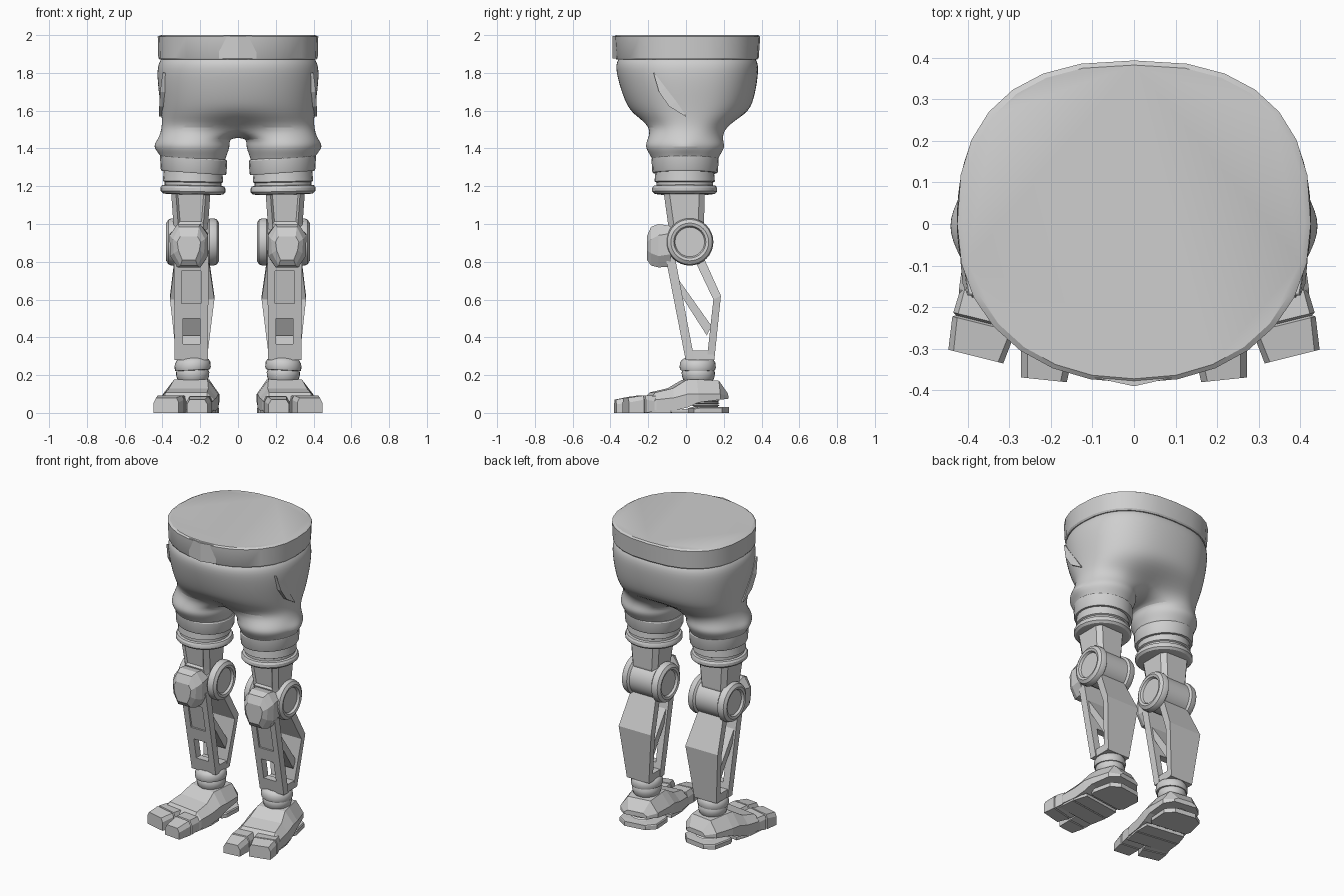
import bpy, bmesh, math
from mathutils import Vector, Matrix

if "Cube" in bpy.data.objects:
    bpy.data.objects.remove(bpy.data.objects["Cube"])

GREY = bpy.data.materials.new("light_grey")
GREY.diffuse_color = (0.62, 0.62, 0.62, 1)
GREY.use_nodes = True
GREY.node_tree.nodes["Principled BSDF"].inputs["Base Color"].default_value = GREY.diffuse_color
FOOT = (Matrix.Translation((0.24, 0.065, 0)) @ Matrix.Rotation(math.radians(8), 4, 'Z'))


def finish(name, bm, mirror=True, angle=30, cutters=(), subsurf=0):
    bmesh.ops.recalc_face_normals(bm, faces=bm.faces)
    me = bpy.data.meshes.new(name)
    bm.to_mesh(me)
    bm.free()
    ob = bpy.data.objects.new(name, me)
    bpy.context.collection.objects.link(ob)
    me.materials.append(GREY)
    for c in cutters:
        m = ob.modifiers.new("cut", 'BOOLEAN')
        m.operation, m.object = 'DIFFERENCE', c
        c.hide_render = True
        c.hide_viewport = True
    if mirror:
        ob.modifiers.new("mirror", 'MIRROR').merge_threshold = 0.001
    if subsurf:
        m = ob.modifiers.new("smooth", 'SUBSURF')
        m.levels = m.render_levels = subsurf
    if angle:
        bpy.ops.object.select_all(action='DESELECT')
        ob.select_set(True)
        bpy.context.view_layer.objects.active = ob
        bpy.ops.object.shade_smooth_by_angle(angle=math.radians(angle))
    return ob


def loft_bm(rings, matrix=None):
    bm = bmesh.new()
    vs = [[bm.verts.new(matrix @ Vector(p) if matrix else p) for p in r] for r in rings]
    n = len(rings[0])
    for a, b in zip(vs, vs[1:]):
        for i in range(n):
            bm.faces.new((a[i], a[(i + 1) % n], b[(i + 1) % n], b[i]))
    bm.faces.new(vs[0])
    bm.faces.new(vs[-1])
    return bm


def loft(name, rings, matrix=None, **kw):
    return finish(name, loft_bm(rings, matrix), **kw)


def ellipse(cx, cy, z, rx, ry, n=24, tilt=0):
    return [(cx + rx * math.cos(t), cy + ry * math.sin(t), z + tilt * rx * math.cos(t))
            for t in (2 * math.pi * i / n for i in range(n))]


def waist_point(t, rx, front, back):
    # rounded-square outline, rounder at the front
    c, s = math.cos(t), math.sin(t)
    p = 2 / 2.5 if s > 0 else 2 / 2.15
    ry = back if s > 0 else front
    return (rx * math.copysign(abs(c) ** p, c), ry * math.copysign(abs(s) ** p, s))


def slab(name, rows, **kw):
    # rows: (front y, front z, back y, back z, x0, x1)
    return loft(name, [[(x0, fy, fz), (x1, fy, fz), (x1, by, bz), (x0, by, bz)]
                       for fy, fz, by, bz, x0, x1 in rows], angle=0, **kw)


def box(name, x0, x1, y0, y1, z0, z1, **kw):
    return slab(name, [(y0, z0, y1, z0, x0, x1), (y0, z1, y1, z1, x0, x1)], **kw)


# waistband and buckle
band = []
for z, rx, f, b in ((1.87, .415, .368, .378), (1.88, .422, .374, .385),
                    (1.992, .425, .382, .393), (2.0, .41, .372, .382)):
    band.append([(*waist_point(2 * math.pi * i / 28, rx, f, b), z) for i in range(28)])
loft("waistband", band, mirror=False)
loft("buckle", [[(-.1, -.368, z), (0, -.39, z), (.097, -.368, z), (.097, -.33, z), (-.1, -.33, z)]
                for z in (1.876, 1.996)], mirror=False, angle=0)

# shorts: half torso rings, then split into a leg below the crotch
bm = bmesh.new()
rows = []
for z, rx, f, b in ((1.89, .395, .345, .36), (1.85, .432, .382, .39), (1.75, .43, .36, .38),
                    (1.66, .418, .33, .362), (1.58, .408, .29, .33), (1.51, .405, .215, .235)):
    row = []
    for k in range(13):
        x, y = waist_point(math.radians(-90 + 15 * k), rx, f, b)
        x = 0 if k in (0, 12) else x
        if z == 1.51:
            y *= (.7 if k in (0, 12) else .88 if k in (1, 11) else 1)
        row.append(bm.verts.new((x, y, z)))
    rows.append(row)
for a, b in zip(rows, rows[1:]):
    for k in range(12):
        bm.faces.new((a[k], a[k + 1], b[k + 1], b[k]))
ring = rows[-1] + [bm.verts.new((0, y, z)) for y, z in
                   ((.11, 1.475), (.055, 1.46), (0, 1.455), (-.055, 1.46), (-.11, 1.475))]
for z, cx, rx, ry in ((1.45, .235, .19, .2), (1.41, .238, .2, .218),
                      (1.365, .235, .178, .188), (1.32, .235, .165, .165)):
    new = []
    for k in range(18):
        t = math.radians(-120 + 20 * k)
        fold = .03 if k == 6 and z == 1.41 else 0
        new.append(bm.verts.new((cx + (rx + fold) * math.cos(t), ry * math.sin(t) - .005, z)))
    for k in range(18):
        j = (k + 1) % 18
        bm.faces.new((ring[k], ring[j], new[j], new[k]))
    ring = new
finish("shorts", bm, angle=60, subsurf=2)

# pocket flaps on the hips
loft("pocket_flap", [[(x - .02, y - w, z - w * .6), (x + .012, y - w, z - w * .6),
                      (x + .008, y + w, z + w * .6), (x - .02, y + w, z + w * .6)]
                     for x, y, z, w in ((.388, -.17, 1.8, .002), (.4, -.125, 1.71, .018),
                                        (.405, -.07, 1.635, .02), (.405, 0, 1.57, .002))], angle=0)

# hem cuff and the padded rings below it
loft("cuff", [ellipse(.235, -.005, z, r, r, tilt=.07) for z, r in
              ((1.27, .155), (1.27, .17), (1.278, .174), (1.345, .178), (1.352, .174), (1.352, .15))])
loft("thigh_rings", [ellipse(.238, -.007, z, r, r, tilt=.02) for z, r in
                     ((1.28, .155), (1.225, .16), (1.22, .15), (1.205, .15), (1.202, .165),
                      (1.19, .172), (1.172, .172), (1.16, .16), (1.156, .14))])

# thigh bar with a recessed front panel
thigh = []
for z, y0, y1, h in ((1.0, -.095, .095, .092), (1.18, -.12, .1, .105)):
    thigh.append([(.25 + x, y, z) for x, y in (
        (-h, y0 + .03), (-h + .025, y0), (h - .025, y0), (h, y0 + .03),
        (h, y1 - .03), (h - .025, y1), (-h + .025, y1), (-h, y1 - .03))])
thigh.insert(0, [(x, y * .8, .9) for x, y, z in thigh[0]])
bm = loft_bm(thigh)
bmesh.ops.recalc_face_normals(bm, faces=bm.faces)
panel = [f for f in bm.faces if f.normal.y < -.9 and f.calc_center_median().z > 1.0]
bmesh.ops.inset_region(bm, faces=panel, thickness=.015, depth=-.012)
finish("thigh_bar", bm, angle=0)

# knee hub: turned around the x axis, with recessed end discs
half = ((-.122, .001), (-.122, .078), (-.136, .085), (-.14, .1), (-.128, .119),
        (-.112, .125), (-.09, .125), (-.08, .112))
prof = list(half) + [(-x, r) for x, r in reversed(half)]
loft("knee_hub", [[(.24 + x, .02 + r * math.cos(2 * math.pi * i / 32),
                    .905 + r * math.sin(2 * math.pi * i / 32)) for i in range(32)]
                  for x, r in prof])

# faceted knee cap
cap = []
for y, pts in ((-.08, ((.06, .99), (.1, .95), (.1, .84), (.065, .775))),
               (-.145, ((.06, 1.0), (.102, .94), (.1, .83), (.06, .77))),
               (-.185, ((.052, .985), (.085, .92), (.08, .845), (.045, .78))),
               (-.207, ((.045, .935), (.062, .905), (.055, .86), (.035, .81)))):
    cap.append([(.26 + x, y, z) for x, z in pts] + [(.26 - x, y, z) for x, z in reversed(pts)])
loft("knee_cap", cap, angle=0)

# open shin: front plate with window and recess, bent back plate, strut, base
window = box("window_cutter", .2, .29, -.15, .08, .365, .5)
recess = slab("recess_cutter", [(-.15, .58, -.049, .58, .195, .3), (-.2, .75, -.084, .75, .195, .3)])
slab("shin_front", [(-.002, .28, .045, .28, .16, .335), (-.115, .86, -.065, .86, .155, .34)],
     cutters=(window, recess))
slab("shin_back", [(.11, .28, .15, .28, .165, .325), (.145, .6, .185, .62, .125, .36),
                   (.05, .8, .09, .83, .155, .335)])
slab("shin_strut", [(-.05, .66, -.035, .7, .17, .325), (.11, .41, .135, .46, .17, .325)])
box("shin_base", .163, .328, .01, .145, .28, .33)

# ankle collar and ball
loft("ankle_collar", [ellipse(.24, .062, z, r, r, tilt=-.05) for z, r in
                      ((.225, .08), (.227, .092), (.24, .096), (.265, .094), (.28, .085), (.29, .07))])
loft("ankle_ball", [ellipse(.24, .065, z, r, r) for z, r in
                    ((.16, .07), (.175, .08), (.195, .087), (.215, .088), (.235, .08))])


# foot parts, built straight and then turned outwards
def foot_loft(name, rows, cx=0, turn=0, pivot=-.3):
    # rows: (y, bottom z, shoulder z, top z, half width, top half width)
    m = FOOT @ Matrix.Translation((cx, pivot, 0)) @ Matrix.Rotation(math.radians(turn), 4, 'Z')
    loft(name, [[(-w, y - pivot, b), (-w, y - pivot, s), (-t, y - pivot, h),
                 (t, y - pivot, h), (w, y - pivot, s), (w, y - pivot, b)]
                for y, b, s, h, w, t in rows], m, angle=0)


foot_loft("foot_upper", [(.15, .075, .09, .105, .075, .05), (.1, .07, .1, .17, .125, .075),
                         (-.02, .055, .1, .178, .145, .09), (-.075, .03, .1, .175, .148, .09),
                         (-.15, .012, .08, .13, .148, .105), (-.245, .012, .07, .108, .148, .11),
                         (-.285, .02, .04, .06, .14, .12)], pivot=0)
foot_loft("front_sole", [(-.07, 0, .01, .02, .13, .13), (-.16, 0, .012, .02, .145, .14),
                         (-.165, .004, .012, .02, .143, .14), (-.17, 0, .012, .02, .145, .14),
                         (-.28, 0, .012, .025, .14, .135)], pivot=0)
foot_loft("heel_sole", [(.155, 0, .025, .03, .07, .065), (.11, 0, .025, .032, .125, .12),
                        (-.01, 0, .025, .032, .135, .13), (-.04, 0, .02, .025, .12, .11)], pivot=0)
loft("heel_spring", [ellipse(.0, .04, .028 + .006 * i, .075 - .012 * (i % 2), .075 - .012 * (i % 2))
                     for i in range(9)], FOOT)
foot_loft("inner_toe", [(-.26, .01, .06, .09, .066, .05), (-.33, 0, .06, .09, .066, .05),
                        (-.335, .005, .05, .08, .06, .045), (-.34, 0, .06, .088, .066, .05),
                        (-.432, 0, .045, .07, .055, .04)], cx=-.08, turn=-2)
foot_loft("outer_toe", [(-.25, .01, .06, .09, .075, .065), (-.31, 0, .07, .092, .078, .066),
                        (-.315, .005, .055, .08, .07, .06), (-.32, 0, .07, .092, .078, .066),
                        (-.4, 0, .055, .08, .068, .055)], cx=.075, turn=6)
